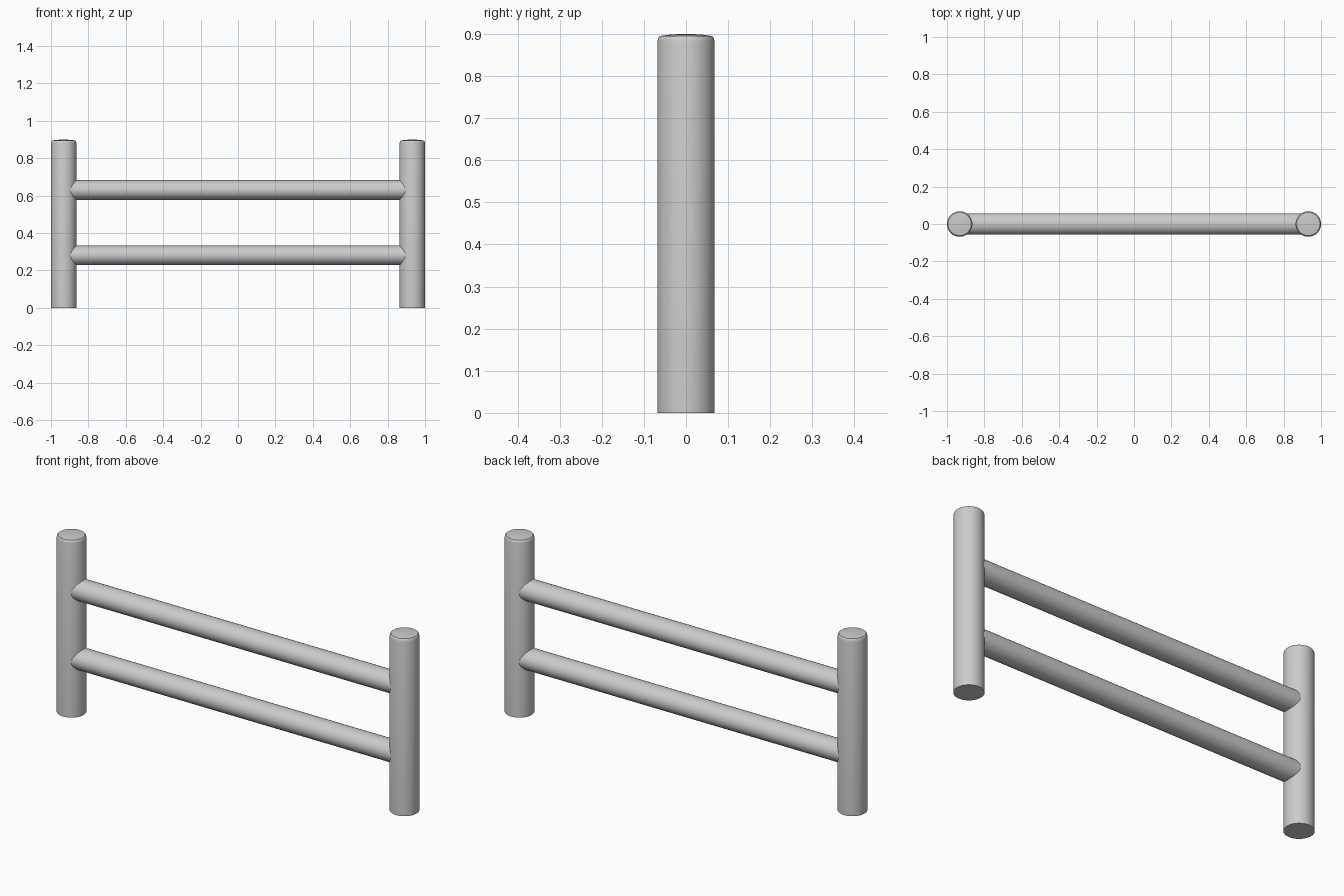
import bpy, bmesh, math

if "Cube" in bpy.data.objects:
    bpy.data.objects.remove(bpy.data.objects["Cube"])

SIDES = 48


def finish(name, bm):
    mesh = bpy.data.meshes.new(name)
    bmesh.ops.recalc_face_normals(bm, faces=bm.faces)
    bm.to_mesh(mesh)
    bm.free()
    ob = bpy.data.objects.new(name, mesh)
    bpy.context.collection.objects.link(ob)
    bpy.ops.object.select_all(action='DESELECT')
    ob.select_set(True)
    bpy.context.view_layer.objects.active = ob
    bpy.ops.object.shade_smooth_by_angle(angle=math.radians(35))
    return ob


def post(name, x):
    # lathed post with a rounded rim and a slightly domed top
    profile = [(0, 0), (0.068, 0), (0.068, 0.882), (0.066, 0.890),
               (0.062, 0.895), (0.035, 0.8985), (0, 0.9)]
    bm = bmesh.new()
    vs = [bm.verts.new((r, 0, z)) for r, z in profile]
    es = [bm.edges.new(p) for p in zip(vs, vs[1:])]
    bmesh.ops.spin(bm, geom=vs + es, cent=(0, 0, 0), axis=(0, 0, 1),
                   angle=math.tau, steps=SIDES)
    bmesh.ops.remove_doubles(bm, verts=bm.verts, dist=1e-5)
    ob = finish(name, bm)
    ob.location.x = x


def rail(name, z):
    # slightly oval bar running between the post centres
    bm = bmesh.new()
    bmesh.ops.create_cone(bm, cap_ends=True, segments=SIDES,
                          radius1=1, radius2=1, depth=1.86)
    for v in bm.verts:
        x, y, h = v.co
        v.co = (h, y * 0.057, x * 0.0525)
    ob = finish(name, bm)
    ob.location.z = z


# posts
for side, x in (("left", -0.932), ("right", 0.932)):
    post(side + "_post", x)

# rails
for level, z in (("lower", 0.281), ("upper", 0.63)):
    rail(level + "_rail", z)
